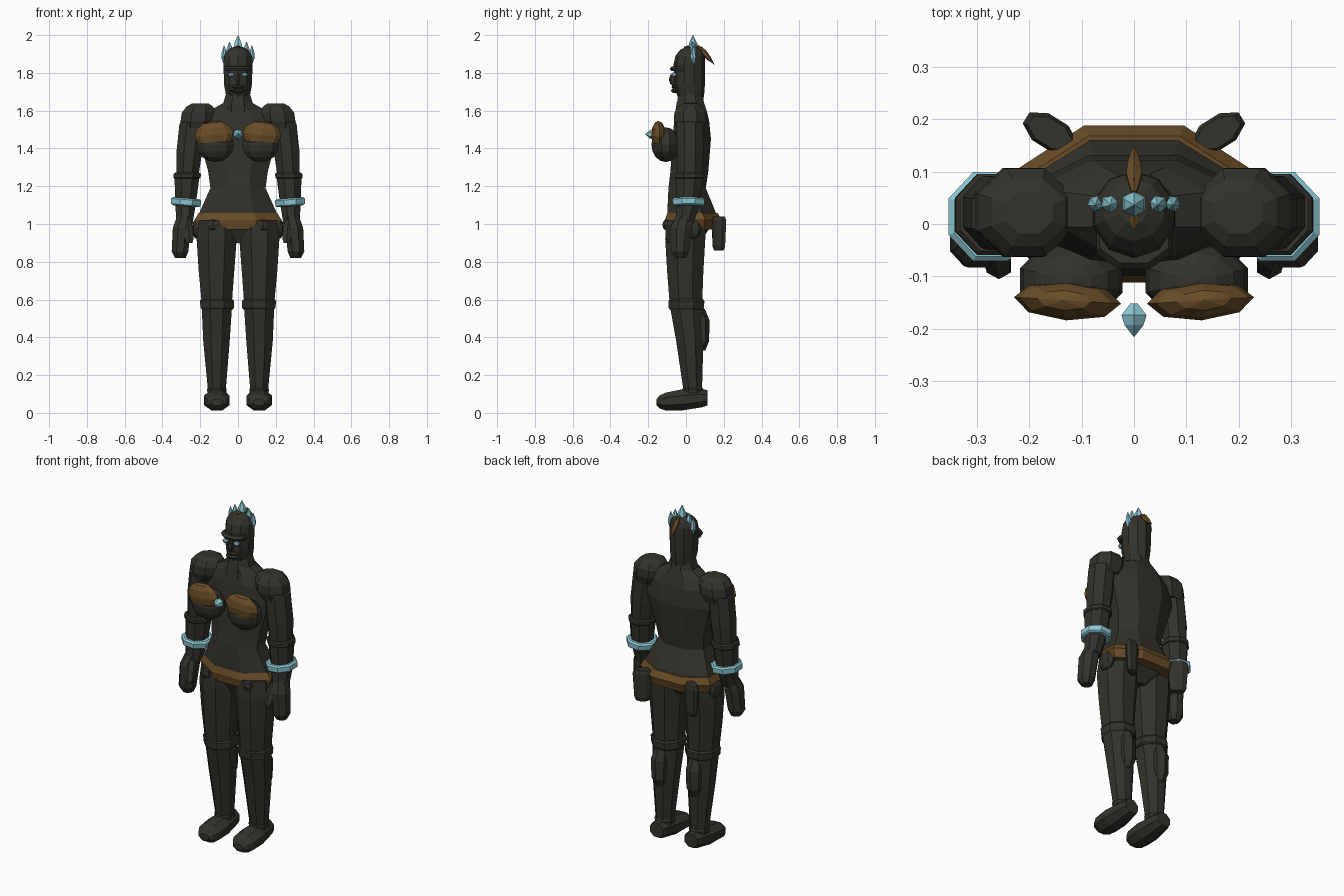
import bpy, bmesh, math
from mathutils import Vector, Matrix


def colour(name, rgb):
    m = bpy.data.materials.new(name)
    m.diffuse_color = (*rgb, 1)
    return m


DARK = colour("dark stone", (0.034, 0.032, 0.025))
BROWN = colour("bronze brown", (0.14, 0.072, 0.02))
CYAN = colour("ice blue", (0.26, 0.58, 0.66))


def finish(bm, name, mat):
    bmesh.ops.recalc_face_normals(bm, faces=bm.faces)
    me = bpy.data.meshes.new(name)
    bm.to_mesh(me)
    bm.free()
    me.materials.append(mat)
    ob = bpy.data.objects.new(name, me)
    bpy.context.collection.objects.link(ob)
    return ob


def loft(name, rings, mat, n=8, m=None):
    """Stack of n-sided rings given as (z, cx, cy, rx, ry), capped at both ends."""
    bm = bmesh.new()
    k = 1 / math.cos(math.pi / n)
    loops = []
    for z, cx, cy, rx, ry in rings:
        loops.append([bm.verts.new((cx + rx * k * math.cos((i + .5) * 2 * math.pi / n),
                                    cy + ry * k * math.sin((i + .5) * 2 * math.pi / n), z))
                      for i in range(n)])
    for a, b in zip(loops, loops[1:]):
        for i in range(n):
            bm.faces.new((a[i], a[(i + 1) % n], b[(i + 1) % n], b[i]))
    bm.faces.new(loops[0])
    bm.faces.new(loops[-1])
    if m:
        bm.transform(m)
    return finish(bm, name, mat)


def blob(name, loc, size, mat, seg=8, rings=6, rot=(0, 0, 0)):
    """Low-poly ellipsoid with half sizes."""
    bm = bmesh.new()
    bmesh.ops.create_uvsphere(bm, u_segments=seg, v_segments=rings, radius=1)
    r = Matrix.Rotation(rot[2], 4, 'Z') @ Matrix.Rotation(rot[1], 4, 'Y') @ Matrix.Rotation(rot[0], 4, 'X')
    bm.transform(Matrix.Translation(loc) @ r @ Matrix.Diagonal((*size, 1)))
    return finish(bm, name, mat)


def spike(name, base, tip, r, mat, n=6):
    """Double-pointed crystal from base to tip."""
    a, b = Vector(base), Vector(tip)
    d = b - a
    m = Matrix.Translation(a) @ d.to_track_quat('Z', 'Y').to_matrix().to_4x4()
    L = d.length
    return loft(name, [(0, 0, 0, r * .3, r * .3), (L * .35, 0, 0, r, r),
                       (L * .65, 0, 0, r * .75, r * .75), (L, 0, 0, .001, .001)], mat, n, m)


# Torso from crotch to neck
loft("torso", [(.90, 0, .01, .03, .06), (.97, 0, .02, .16, .10), (1.03, 0, .035, .218, .135),
               (1.19, 0, .006, .146, .099), (1.28, 0, .018, .158, .100), (1.45, 0, .030, .205, .102),
               (1.55, 0, .030, .195, .092), (1.605, 0, .028, .14, .08), (1.64, 0, .024, .078, .072),
               (1.70, 0, .022, .06, .06)], DARK)
# Belt
loft("belt", [(.972, 0, .036, .212, .140), (1.02, 0, .038, .230, .15), (1.057, 0, .034, .209, .134)], BROWN)
# Collar and head
loft("collar", [(1.58, 0, .02, .088, .078), (1.64, 0, .022, .077, .072), (1.66, 0, .024, .068, .066)], DARK)
loft("head", [(1.65, 0, .028, .058, .06), (1.70, 0, .022, .067, .072), (1.74, 0, .018, .074, .078),
              (1.85, 0, .018, .077, .079), (1.89, 0, .022, .073, .074), (1.92, 0, .026, .056, .056),
              (1.937, 0, .03, .025, .03)], DARK, 10)
# Face
loft("brow", [(1.81, 0, -.03, .07, .05), (1.823, 0, -.034, .072, .052), (1.835, 0, -.026, .066, .048)], DARK)
blob("nose", (0, -.067, 1.765), (.014, .024, .034), DARK, 6, 4)
blob("upper_lip", (0, -.058, 1.726), (.034, .02, .01), DARK, 8, 4)
blob("lower_lip", (0, -.056, 1.706), (.04, .024, .014), DARK, 8, 4)
# Crown crystals and crest
for x, z0, z1, r in ((0, 1.875, 2.0, .025), (-.045, 1.865, 1.965, .018), (.045, 1.865, 1.965, .018),
                     (-.074, 1.85, 1.945, .014), (.074, 1.85, 1.945, .014)):
    spike("crown_crystal", (x * .98, .04, z0), (x, .036, z1), r, CYAN)
spike("crest", (0, -.01, 1.935), (0, .09, 1.935), .012, BROWN)
spike("crest_tail", (0, .06, 1.945), (0, .15, 1.845), .015, BROWN)
# Chest gem
spike("chest_gem", (0, -.152, 1.475), (0, -.215, 1.475), .024, CYAN)

for s in (-1, 1):
    # Chest
    blob("breast", (s * .12, -.108, 1.42), (.103, .075, .092), DARK, 10, 8)
    blob("breast_plate", (s * .127, -.146, 1.472), (.103, .038, .074), BROWN, 8, 6, (0, s * .1, s * .06))
    blob("eye", (s * .036, -.064, 1.79), (.018, .017, .013), CYAN, 6, 4)

    # Shoulder cap
    loft("shoulder_cap", [(1.50, s * .222, .022, .072, .07), (1.545, s * .212, .022, .092, .085),
                          (1.59, s * .207, .022, .09, .084), (1.622, s * .202, .022, .07, .064),
                          (1.637, s * .20, .022, .045, .04)], DARK)
    # Arm, elbow cuff, bracelet
    loft("upper_arm", [(1.25, s * .268, .02, .058, .065), (1.38, s * .258, .022, .068, .07),
                       (1.53, s * .242, .02, .068, .07), (1.59, s * .218, .02, .055, .055)], DARK)
    loft("elbow_cuff", [(1.24, s * .27, .018, .066, .072), (1.245, s * .27, .018, .072, .077),
                        (1.265, s * .268, .018, .072, .077), (1.272, s * .268, .018, .064, .07)], DARK)
    loft("forearm", [(1.00, s * .283, -.01, .042, .048), (1.10, s * .278, .012, .054, .06),
                     (1.25, s * .27, .018, .066, .07)], DARK)
    tilt = Matrix.Translation((s * .275, .014, 1.115)) @ Matrix.Rotation(-s * .08, 4, 'Y')
    loft("bracelet", [(-.021, 0, 0, .068, .074), (-.014, 0, 0, .078, .083), (.014, 0, 0, .08, .085),
                      (.022, 0, 0, .07, .076)], CYAN, 8, tilt)
    # Hand and thumb
    loft("hand", [(.82, s * .305, -.03, .028, .028), (.855, s * .307, -.032, .044, .048),
                  (.98, s * .297, -.025, .048, .058), (1.04, s * .283, -.01, .04, .045)], DARK)
    loft("thumb", [(.90, s * .258, -.085, .016, .016), (.92, s * .258, -.080, .023, .022),
                   (.98, s * .262, -.06, .024, .025), (1.02, s * .27, -.04, .018, .02)], DARK, 6)

    # Leg, knee band, calf guard
    loft("thigh", [(.56, s * .112, 0, .078, .085), (.75, s * .114, -.004, .094, .096),
                   (.92, s * .113, -.004, .106, .106), (1.02, s * .108, 0, .10, .105)], DARK)
    loft("knee_band", [(.548, s * .11, .002, .082, .088), (.556, s * .11, .002, .088, .094),
                       (.592, s * .112, .002, .09, .095), (.602, s * .112, .002, .083, .088)], DARK)
    loft("shin", [(.07, s * .112, .035, .045, .048), (.13, s * .112, .035, .048, .05),
                  (.38, s * .114, .02, .07, .072), (.56, s * .112, .002, .08, .086)], DARK)
    loft("calf_guard", [(.33, s * .114, .07, .025, .028), (.38, s * .114, .083, .04, .034),
                        (.49, s * .114, .083, .042, .036), (.55, s * .112, .065, .03, .03)], DARK, 6)
    loft("ankle_cuff", [(.105, s * .112, .036, .05, .054), (.125, s * .112, .036, .052, .056),
                        (.135, s * .112, .036, .046, .05)], DARK)
    # Foot runs along y from heel to toe
    foot = Matrix.Translation((s * .112, .115, .072)) @ Matrix.Rotation(math.pi / 2, 4, 'X')
    loft("foot", [(0, 0, .008, .042, .04), (.03, 0, .006, .052, .048), (.14, 0, -.004, .068, .056),
                  (.22, 0, -.012, .066, .048), (.255, 0, -.014, .048, .034), (.27, 0, -.016, .028, .018)], DARK, 8, foot)

    # Back holster, belt studs and hip pouches
    hol = Matrix.Translation((s * .16, .174, 0)) @ Matrix.Rotation(s * math.radians(32), 4, 'Z')
    loft("holster", [(.86, 0, 0, .034, .02), (.88, 0, 0, .045, .026), (1.02, 0, 0, .054, .03),
                     (1.04, 0, 0, .044, .024)], DARK, 8, hol)
    blob("belt_stud", (s * .135, -.105, .995), (.032, .02, .03), DARK, 6, 4)
    blob("hip_pouch", (s * .215, .03, .975), (.03, .055, .055), DARK, 8, 6)
